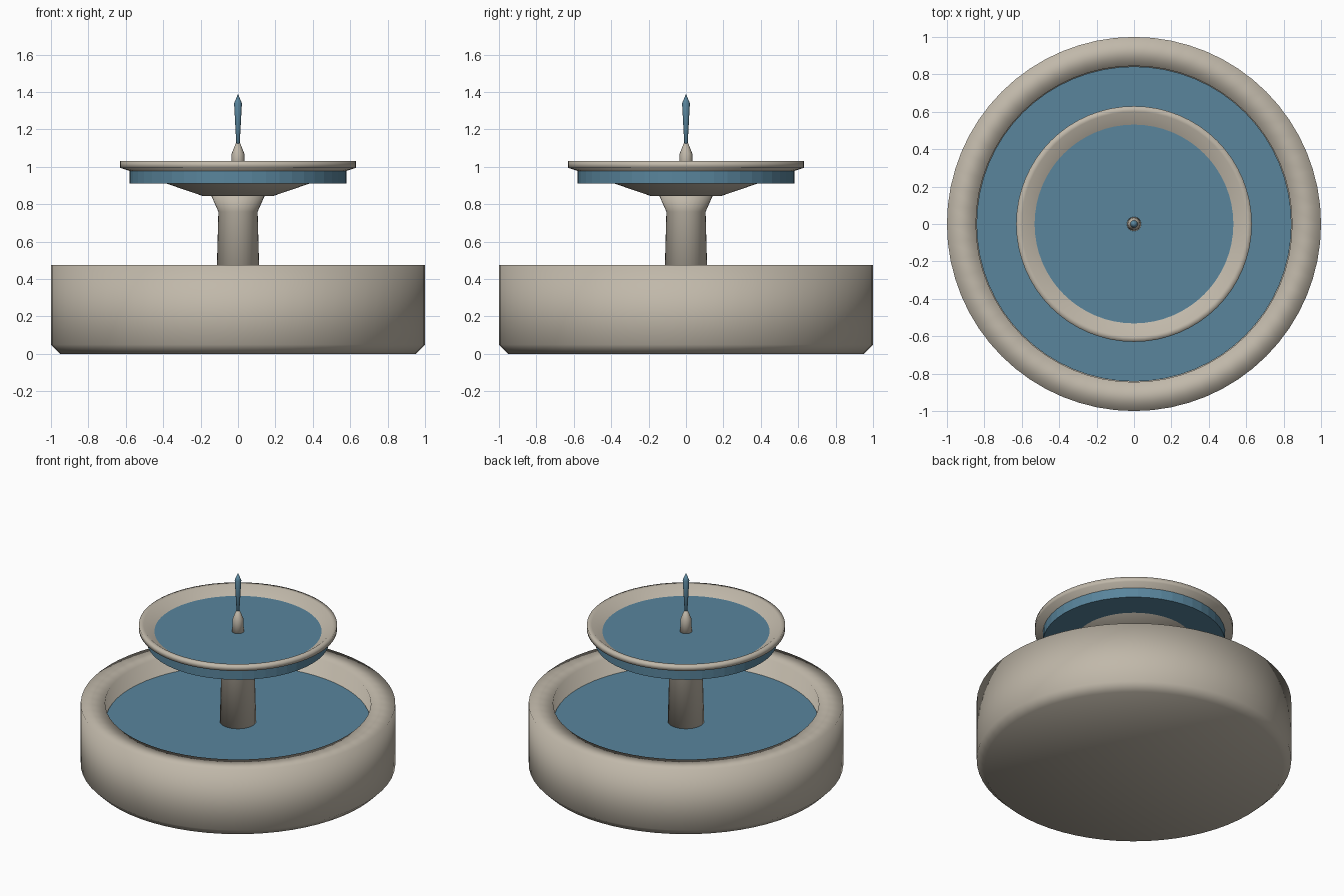
import bpy, bmesh
from math import cos, sin, tau

cube = bpy.data.objects.get("Cube")
if cube:
    bpy.data.objects.remove(cube)


def material(name, rgb):
    mat = bpy.data.materials.new(name)
    mat.use_nodes = True
    colour = (*rgb, 1)
    mat.diffuse_color = colour
    mat.node_tree.nodes["Principled BSDF"].inputs["Base Color"].default_value = colour
    return mat


stone = material("pale stone", (0.53, 0.48, 0.40))
water = material("blue water", (0.10, 0.235, 0.335))


def lathe(name, profile, mat, sides=64, smooth=True):
    """Revolve (radius, height) points about z; radius 0 makes a pole."""
    bm = bmesh.new()
    rings = []
    for r, z in profile:
        if r == 0:
            rings.append([bm.verts.new((0, 0, z))] * sides)
        else:
            rings.append([bm.verts.new((r * cos(tau * i / sides), r * sin(tau * i / sides), z))
                          for i in range(sides)])
    for low, high in zip(rings, rings[1:]):
        for i in range(sides):
            j = (i + 1) % sides
            corners = dict.fromkeys((low[i], low[j], high[j], high[i]))
            bm.faces.new(list(corners))
    bmesh.ops.recalc_face_normals(bm, faces=bm.faces)
    for face in bm.faces:
        face.smooth = smooth
    mesh = bpy.data.meshes.new(name)
    bm.to_mesh(mesh)
    bm.free()
    mesh.materials.append(mat)
    obj = bpy.data.objects.new(name, mesh)
    bpy.context.collection.objects.link(obj)
    return obj


# Lower basin with a chamfered foot and a softly shaded rim
lathe("basin", [(0, 0), (0.95, 0), (1, 0.05), (1, 0.475), (0.845, 0.475),
                (0.845, 0.2), (0, 0.2)], stone)
lathe("basin_water", [(0, 0.28), (0.842, 0.28), (0.842, 0.35), (0, 0.35)],
      water, smooth=False)

# Central column flaring under the upper bowl
lathe("column", [(0, 0.2), (0.12, 0.2), (0.105, 0.76), (0.145, 0.85), (0, 0.85)], stone, 32)

# Upper bowl and the water disc that shows through its underside
lathe("upper_bowl", [(0, 0.845), (0.19, 0.845), (0.63, 0.995), (0.63, 1.03),
                     (0.6, 1.03), (0.53, 0.98), (0.18, 0.88), (0, 0.88)], stone)
lathe("upper_water", [(0, 0.91), (0.58, 0.91), (0.58, 0.981), (0, 0.981)],
      water, 48, smooth=False)

# Spout and jet
lathe("spout", [(0, 0.95), (0.04, 0.95), (0.034, 1.07), (0.012, 1.125), (0, 1.13)], stone, 16)
lathe("water_jet", [(0, 1.11), (0.009, 1.12), (0.021, 1.34), (0, 1.39)], water, 12)
